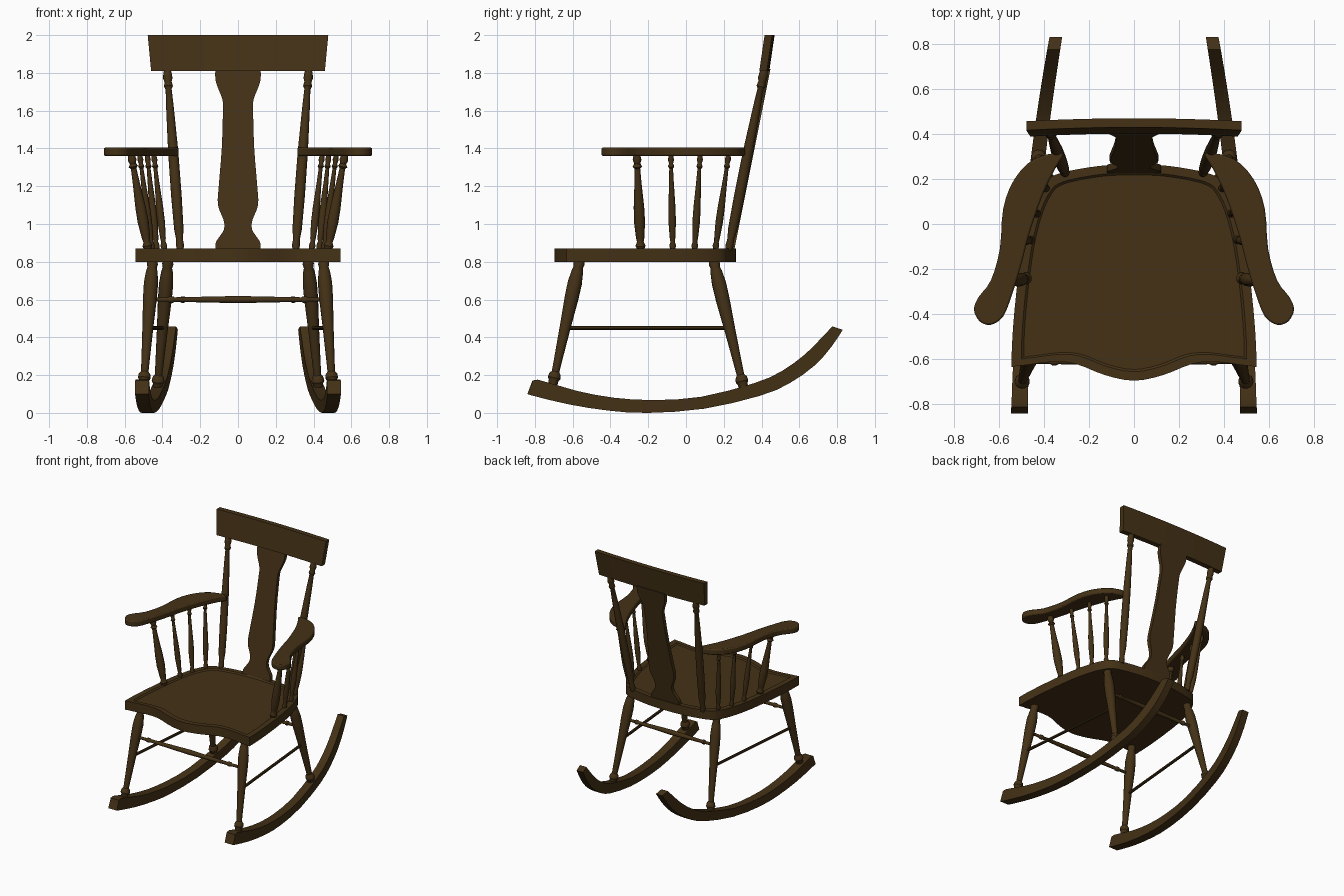
import bpy, bmesh, math
from mathutils import Vector

if "Cube" in bpy.data.objects:
    bpy.data.objects.remove(bpy.data.objects["Cube"])

wood = bpy.data.materials.new("dark_brown_wood")
wood.use_nodes = True
colour = (0.058, 0.031, 0.008, 1)
wood.diffuse_color = colour
wood.node_tree.nodes["Principled BSDF"].inputs["Base Color"].default_value = colour


def loft(name, rings, bevel=0):
    """Skin a list of closed rings and cap both ends."""
    bm = bmesh.new()
    rows = [[bm.verts.new(p) for p in ring] for ring in rings]
    n = len(rows[0])
    for a, b in zip(rows, rows[1:]):
        for i in range(n):
            j = (i + 1) % n
            bm.faces.new((a[i], a[j], b[j], b[i]))
    bm.faces.new(rows[0])
    bm.faces.new(rows[-1])
    bmesh.ops.recalc_face_normals(bm, faces=bm.faces)
    mesh = bpy.data.meshes.new(name)
    bm.to_mesh(mesh)
    bm.free()
    mesh.materials.append(wood)
    mesh.shade_smooth()
    mesh.set_sharp_from_angle(angle=math.radians(35))
    obj = bpy.data.objects.new(name, mesh)
    bpy.context.collection.objects.link(obj)
    if bevel:
        mod = obj.modifiers.new("soft_edge", "BEVEL")
        mod.width, mod.segments, mod.limit_method = bevel, 2, "ANGLE"
        mod.angle_limit = math.radians(50)


def smooth(points, closed=False, steps=3):
    """Catmull-Rom curve through points of any dimension."""
    pts = [Vector(p) for p in points]
    n, out = len(pts), []
    for i in range(n if closed else n - 1):
        a, b, c, d = [pts[k % n] if closed else pts[min(max(k, 0), n - 1)]
                      for k in range(i - 1, i + 3)]
        for s in range(steps):
            t = s / steps
            out.append((b * 2 + (c - a) * t + (a * 2 - b * 5 + c * 4 - d) * t ** 2
                        + (b * 3 - a - c * 3 + d) * t ** 3) / 2)
    return out if closed else out + [pts[-1]]


def turned(name, a, b, profile, sides=14):
    """Turned rod from a to b; profile holds (fraction, radius)."""
    a, b = Vector(a), Vector(b)
    rot = (b - a).to_track_quat("Z", "Y")
    angles = [math.tau * i / sides for i in range(sides)]
    loft(name, [[a.lerp(b, t) + rot @ Vector((r * math.cos(k), r * math.sin(k), 0))
                 for k in angles] for t, r in profile])


# Seat with a shallow dished top
half = [(0, -.695), (.13, -.67), (.26, -.62), (.37, -.612), (.52, -.63), (.543, -.61),
        (.53, -.38), (.495, -.1), (.45, .08), (.4, .18), (.36, .213), (.29, .235),
        (.15, .258), (0, .265)]
outline = smooth(half + [(-x, y) for x, y in half[-2:0:-1]], closed=True)
loft("seat", [[(p.x * k, (p.y + .2) * k - .2, z) for p in outline]
              for k, z in ((1, .80), (1, .87), (.92, .87), (.9, .861))])

# Turning profiles
leg_profile = [(0, .024), (.03, .03), (.06, .025), (.09, .031), (.18, .038), (.3, .037),
               (.5, .03), (.75, .023), (.87, .02), (.89, .031), (.92, .034),
               (.94, .026), (1, .024)]
post_profile = [(0, .017), (.03, .021), (.06, .018), (.12, .025), (.3, .028), (.55, .027),
                (.8, .02), (.89, .016), (.905, .024), (.93, .019), (.95, .025),
                (.98, .022), (1, .015)]
spindle_profile = [(0, .6), (.05, .9), (.09, .6), (.13, .75), (.3, 1.0), (.45, .95),
                   (.7, .65), (.86, .5), (.88, .85), (.91, .55), (.95, .8), (1, .6)]
stretcher_profile = [(0, .01), (.1, .011), (.11, .017), (.13, .017), (.14, .012),
                     (.3, .015), (.5, .019), (.7, .015), (.86, .012), (.87, .017),
                     (.89, .017), (.9, .011), (1, .01)]

# Rocker side profile: bottom y, z then top y, z
rocker_path = smooth([(-.84, .10, -.815, .16), (-.80, .088, -.785, .176),
                      (-.62, .045, -.58, .117), (-.41, .012, -.38, .08),
                      (-.2, 0, -.17, .068), (.095, .022, .08, .085), (.39, .09, .36, .157),
                      (.545, .155, .505, .22), (.68, .25, .63, .31), (.77, .35, .715, .395),
                      (.83, .44, .775, .458)], steps=2)


def rocker_x(y):
    return .508 - .0735 * (y + .83) - .0447 * (y + .83) * (y - .3)


# Arm plan
arm_plan = smooth([(.315, .315), (.44, .29), (.53, .2), (.58, .07), (.595, -.11),
                   (.635, -.25), (.69, -.325), (.71, -.38), (.685, -.432), (.635, -.447),
                   (.58, -.41), (.54, -.31), (.5, -.18), (.465, -.045), (.405, .13),
                   (.35, .245)], closed=True)

# Spindle feet x, y then heads x, y then radius
spindles = [(.475, -.24, .565, -.26, .03), (.455, -.07, .52, -.08, .02),
            (.43, .045, .48, .075, .02), (.39, .155, .445, .225, .02)]

for side, s in (("left", 1), ("right", -1)):
    rings = []
    for i, (by, bz, ty, tz) in enumerate(rocker_path):
        w = .037 - .009 * i / (len(rocker_path) - 1)
        b, t = rocker_x(by), rocker_x(ty)
        rings.append([(s * (b - w), by, bz), (s * (b + w), by, bz),
                      (s * (t + w), ty, tz), (s * (t - w), ty, tz)])
    loft(side + "_rocker", rings)
    turned(side + "_front_leg", (s * .452, -.562, .81), (s * .5, -.71, .13), leg_profile)
    turned(side + "_rear_leg", (s * .37, .145, .81), (s * .428, .31, .11), leg_profile)
    turned(side + "_side_stretcher", (s * .478, -.64, .45), (s * .4, .23, .45),
           [(0, .011), (1, .011)], 10)
    turned(side + "_back_post", (s * .305, .225, .86), (s * .375, .415, 1.82), post_profile)
    loft(side + "_arm", [[(s * p.x, p.y, z) for p in arm_plan] for z in (1.36, 1.405)], .008)
    for i, (x0, y0, x1, y1, r) in enumerate(spindles):
        turned(f"{side}_arm_spindle_{i + 1}", (s * x0, y0, .86), (s * x1, y1, 1.365),
               [(t, k * r) for t, k in spindle_profile], 12)

# Cross stretchers between the legs
turned("front_stretcher", (-.465, -.61, .6), (.465, -.61, .6), stretcher_profile, 12)
turned("rear_stretcher", (-.385, .195, .6), (.385, .195, .6), stretcher_profile, 12)

# Back splat: height and half width, leaning with the posts
splat_path = smooth([(.86, .12), (.9, .118), (.93, .1), (.97, .075), (1.02, .076),
                     (1.1, .106), (1.2, .102), (1.4, .086), (1.6, .08), (1.66, .083),
                     (1.73, .11), (1.77, .12), (1.82, .12)])
rings = []
for z, w in splat_path:
    y = .225 + (z - .86) * .2
    rings.append([(-w, y, z), (w, y, z), (w, y + .03, z), (-w, y + .03, z)])
loft("back_splat", rings)

# Crest rail, gently bowed backward and flared at the top
rings = []
for i in range(13):
    u = i / 6 - 1
    bow = .013 * (1 - u * u)
    rings.append([(u * .46, .388 + bow, 1.81), (u * .46, .428 + bow, 1.81),
                  (u * .478, .456 + bow, 2.0), (u * .478, .416 + bow, 2.0)])
loft("crest_rail", rings)
